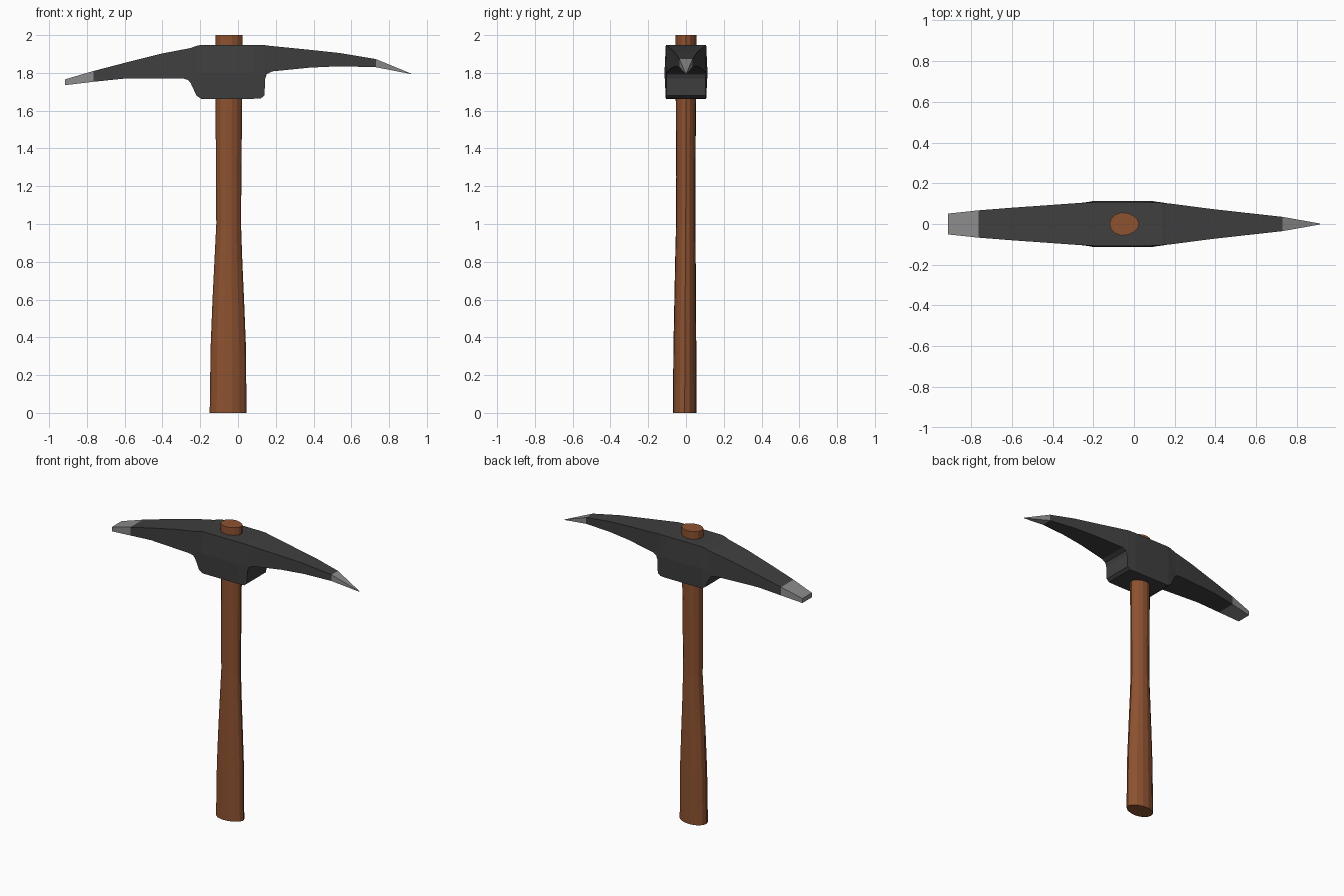
import bpy, math

if "Cube" in bpy.data.objects:
    bpy.data.objects.remove(bpy.data.objects["Cube"])


def material(name, rgb):
    m = bpy.data.materials.new(name)
    m.diffuse_color = (*rgb, 1)
    m.use_nodes = True
    m.node_tree.nodes["Principled BSDF"].inputs["Base Color"].default_value = m.diffuse_color
    return m


def loft(name, rings, mat, cap_start=False, cap_end=False):
    """Skin a list of equally sized point rings with quads."""
    n = len(rings[0])
    verts = [p for r in rings for p in r]
    faces = [(i * n + j, i * n + (j + 1) % n, (i + 1) * n + (j + 1) % n, (i + 1) * n + j)
             for i in range(len(rings) - 1) for j in range(n)]
    if cap_start:
        faces.append(tuple(reversed(range(n))))
    if cap_end:
        faces.append(tuple(range(len(verts) - n, len(verts))))
    me = bpy.data.meshes.new(name)
    me.from_pydata(verts, [], faces)
    me.materials.append(mat)
    ob = bpy.data.objects.new(name, me)
    bpy.context.collection.objects.link(ob)
    return ob


def head_ring(x, top, bottom, w, bulge=0.0):
    """Six-sided section across the head: top edge, widest line, bottom edge."""
    mid = max(bottom, min(top, 1.80)) if bulge else (top + bottom) / 2
    return [(x, w, top), (x, w + bulge, mid), (x, w, bottom),
            (x, -w, bottom), (x, -w - bulge, mid), (x, -w, top)]


wood = material("wood", (0.27, 0.085, 0.03))
iron = material("dark_iron", (0.05, 0.05, 0.05))
steel = material("bare_steel", (0.26, 0.26, 0.26))

# Handle: egg-shaped section, flared toward the grip end
sides = 14
handle = []
for z, x0, x1, y0, y1 in [(0, -.15, .045, -.07, .056), (.35, -.145, .042, -.067, .055),
                          (.6, -.135, .032, -.062, .053), (.8, -.125, .023, -.058, .052),
                          (1.0, -.115, .016, -.053, .05), (1.25, -.117, .018, -.052, .05),
                          (2.0, -.12, .025, -.057, .057)]:
    ring = []
    for k in range(sides):
        a = 2 * math.pi * k / sides
        c, s = math.cos(a), math.sin(a)
        squash = 1 - 0.12 * max(c, 0) + 0.08 * max(-c, 0)
        ring.append(((x0 + x1) / 2 + c * (x1 - x0) / 2,
                     (y0 + y1) / 2 + s * squash * (y1 - y0) / 2, z))
    handle.append(ring)
loft("handle", handle, wood, True, True)

# Head: x, top, bottom, half width, side bulge
chisel = (-.765, 1.81, 1.753, .067)
pick = (.73, 1.873, 1.83, .035)
body = [chisel, (-.6, 1.853, 1.77, .08), (-.4, 1.903, 1.77, .094), (-.29, 1.924, 1.77, .102),
        (-.265, 1.929, 1.763, .103), (-.25, 1.932, 1.745, .104, .001),
        (-.22, 1.943, 1.68, .106, .003), (-.195, 1.948, 1.663, .107, .007),
        (.08, 1.948, 1.663, .107, .007), (.12, 1.948, 1.664, .105, .003),
        (.14, 1.948, 1.68, .104, .002), (.144, 1.947, 1.77, .104, .001),
        (.152, 1.945, 1.793, .103), (.18, 1.942, 1.808, .1), (.38, 1.922, 1.828, .074),
        (.54, 1.905, 1.835, .056), pick]
loft("pick_head", [head_ring(*s) for s in body], iron)

# Bare metal ends
loft("chisel_tip", [head_ring(-.915, 1.766, 1.735, .051), head_ring(*chisel)], steel, True)
loft("pick_tip", [head_ring(*pick), head_ring(.915, 1.797, 1.794, .002)], steel, False, True)

# Consistent outward normals
import bmesh
for ob in bpy.context.collection.objects:
    bm = bmesh.new()
    bm.from_mesh(ob.data)
    bmesh.ops.recalc_face_normals(bm, faces=bm.faces)
    bm.to_mesh(ob.data)
    bm.free()
